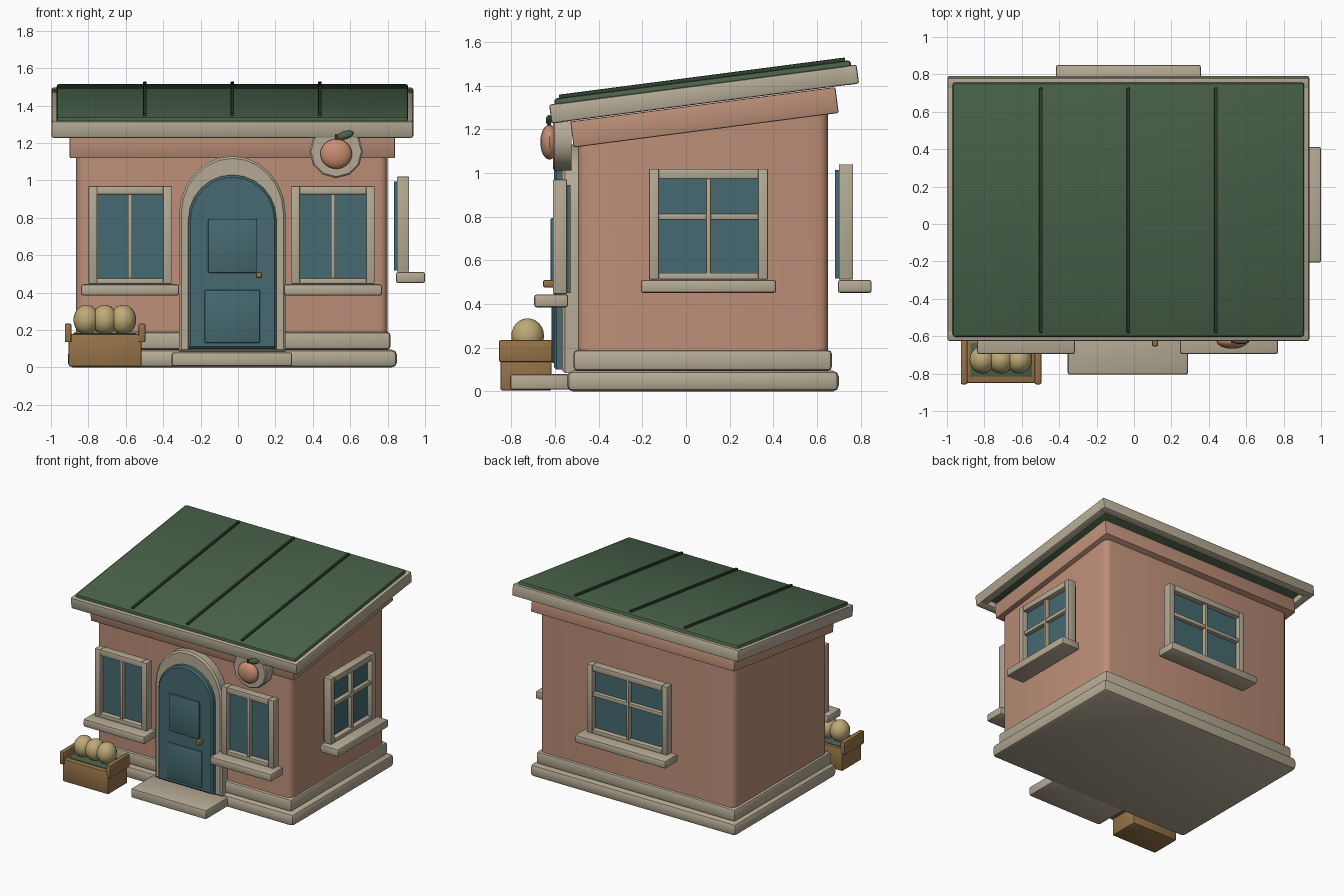
import bpy, bmesh, math
from mathutils import Matrix, Vector

cube = bpy.data.objects.get("Cube")
if cube:
    bpy.data.objects.remove(cube)


def material(name, code):
    def lin(c):
        return c / 12.92 if c <= 0.04045 else ((c + 0.055) / 1.055) ** 2.4
    rgba = [lin(int(code[i:i + 2], 16) / 255) for i in (0, 2, 4)] + [1]
    m = bpy.data.materials.new(name)
    m.use_nodes = True
    m.diffuse_color = rgba
    bsdf = m.node_tree.nodes["Principled BSDF"]
    bsdf.inputs["Base Color"].default_value = rgba
    bsdf.inputs["Roughness"].default_value = 0.8
    return m


STONE = material("warm_stone", "b5aa95")
WALL = material("terracotta_plaster", "bd8f78")
GREEN = material("roof_green", "4a634a")
SEAM = material("dark_green", "2f3d2f")
TEAL = material("teal", "456a70")
WOOD = material("wood", "967348")
MELON = material("melon_yellow", "bfaa76")
PEACH = material("peach", "c98f72")
made = []
SHIFT = Matrix.Translation


def finish(name, bm, mat, M=Matrix()):
    bmesh.ops.recalc_face_normals(bm, faces=bm.faces)
    bm.transform(M)
    mesh = bpy.data.meshes.new(name)
    bm.to_mesh(mesh)
    bm.free()
    mesh.materials.append(mat)
    ob = bpy.data.objects.new(name, mesh)
    bpy.context.collection.objects.link(ob)
    made.append(ob)
    return ob


def box(name, mat, x, y, z, bevel=0.008, M=Matrix(), segments=2, upright=False):
    bm = bmesh.new()
    bmesh.ops.create_cube(bm, size=1)
    for v in bm.verts:
        v.co = [r[0] if c < 0 else r[1] for c, r in zip(v.co, (x, y, z))]
    edges = [e for e in bm.edges if not upright
             or abs(e.verts[0].co.z - e.verts[1].co.z) > 0.01]
    if bevel:
        bmesh.ops.bevel(bm, geom=edges, offset=bevel, segments=segments,
                        profile=0.5, affect='EDGES')
    return finish(name, bm, mat, M)


def prism(name, mat, outline, y0, y1, bevel=0.01):
    """Extrude an x-z outline from front y0 to back y1, softening the front rim."""
    bm = bmesh.new()
    face = bm.faces.new([bm.verts.new((x, y0, z)) for x, z in outline])
    rim = list(face.edges)
    ext = bmesh.ops.extrude_face_region(bm, geom=[face], use_keep_orig=True)
    for v in ext["geom"]:
        if isinstance(v, bmesh.types.BMVert):
            v.co.y = y1
    bmesh.ops.bevel(bm, geom=rim, offset=bevel, segments=1, affect='EDGES')
    return finish(name, bm, mat)


def ball(name, mat, centre, radii, tilt=0):
    bm = bmesh.new()
    bmesh.ops.create_uvsphere(bm, u_segments=16, v_segments=12, radius=1)
    return finish(name, bm, mat, SHIFT(centre) @ Matrix.Rotation(tilt, 4, 'Y')
                  @ Matrix.Diagonal((*radii, 1)))


def arch(cx, hw, bottom, spring, rise, n=12):
    pts = [(cx + hw * math.cos(math.pi * i / n), spring + rise * math.sin(math.pi * i / n))
           for i in range(n + 1)]
    return [(cx + hw, bottom)] + pts + [(cx - hw, bottom)]


def window(name, spot, angle, half, z0, z1, sill_half, split=None):
    """Framed window; local -y points out of the wall."""
    M = SHIFT(spot) @ Matrix.Rotation(angle, 4, 'Z')
    out, t = (-0.115, -0.05), 0.045
    for s, side in ((-1, "left"), (1, "right")):
        box(f"{name}_{side}_jamb", STONE, sorted((s * half, s * (half - t))), out, (z0, z1), 0.004, M)
    box(name + "_head", STONE, (-half + t, half - t), out, (z1 - t, z1), 0.004, M)
    box(name + "_bottom_rail", STONE, (-half + t, half - t), out, (z0, z0 + 0.03), 0.004, M)
    box(name + "_mullion", STONE, (-0.011, 0.011), (-0.108, -0.05), (z0, z1 - t), 0.003, M)
    if split:
        box(name + "_crossbar", STONE, (-half + t, half - t), (-0.106, -0.05),
            (split - 0.014, split + 0.014), 0.003, M)
    box(name + "_glass", TEAL, (-half + 0.02, half - 0.02), (-0.075, -0.033),
        (z0 + 0.005, z1 - 0.025), 0, M)
    box(name + "_sill", STONE, (-sill_half, sill_half), (-0.2, -0.045),
        (z0 - 0.062, z0 - 0.002), 0.012, M)


# Stone base courses and entrance step
box("plinth", STONE, (-0.91, 0.85), (-0.545, 0.70), (0, 0.095), 0.028)
box("base_course", STONE, (-0.885, 0.815), (-0.515, 0.668), (0.095, 0.19), 0.018)
box("front_step", STONE, (-0.355, 0.29), (-0.805, -0.5), (0.008, 0.08), 0.012)

# Walls with rounded corners, tops following the roof pitch
PITCH = math.atan(0.13)
walls = box("walls", WALL, (-0.865, 0.80), (-0.495, 0.65), (0.1, 1.2), 0.045,
            segments=3, upright=True)
for v in walls.data.vertices:
    if v.co.z > 1:
        v.co.z = 1.2 + 0.13 * (v.co.y + 0.5)

# Sloped cornice, fascia frame, roof sheet and seams
tilt = Matrix.Rotation(PITCH, 4, 'X')
box("cornice", WALL, (-0.87, 0.87), (-0.612, 0.612), (-0.058, 0.062), 0.008,
    SHIFT((-0.03, 0.085, 1.254)) @ tilt)
R = SHIFT((-0.03, 0.083, 1.362)) @ tilt
for s, end, side in ((-1, "front", "right"), (1, "back", "left")):
    box(end + "_fascia", STONE, (-0.967, 0.967), sorted((s * 0.71, s * 0.65)),
        (-0.044, 0.044), 0.01, R)
    box(side + "_fascia", STONE, sorted((s * 0.967, s * 0.907)), (-0.70, 0.70),
        (-0.043, 0.043), 0.01, R)
box("roof_sheet", GREEN, (-0.94, 0.94), (-0.685, 0.685), (0, 0.068), 0.015, R)
for i in (-1, 0, 1):
    box("roof_seam", SEAM, (i * 0.468 - 0.009, i * 0.468 + 0.009), (-0.66, 0.66),
        (0.05, 0.083), 0.004, R)

# Arched doorway, door, raised panels and knob
DX = -0.03
prism("door_surround", STONE, arch(DX, 0.285, 0.085, 0.82, 0.31), -0.567, -0.48, 0.012)
prism("door", TEAL, arch(DX, 0.236, 0.1, 0.79, 0.24), -0.605, -0.55, 0.012)
box("upper_door_panel", TEAL, (DX - 0.13, DX + 0.13), (-0.621, -0.6), (0.505, 0.795), 0.008)
box("lower_door_panel", TEAL, (DX - 0.148, DX + 0.148), (-0.616, -0.6), (0.13, 0.415), 0.008)
box("door_knob", WOOD, (0.095, 0.128), (-0.655, -0.6), (0.477, 0.511), 0.009)

# Windows on the front, left side and back
window("front_right_window", (-0.577, -0.495, 0), 0, 0.222, 0.447, 0.97, 0.262)
window("front_left_window", (0.508, -0.495, 0), 0, 0.222, 0.447, 0.97, 0.262)
window("side_window", (0.80, 0.103, 0), math.pi / 2, 0.272, 0.513, 1.02, 0.31, 0.8)
window("back_window", (-0.03, 0.65, 0), math.pi, 0.342, 0.513, 1.04, 0.388, 0.81)

# Round fruit sign
SX, SZ = 0.525, 1.155
disc = [(SX + 0.143 * math.cos(math.tau * i / 12), SZ + 0.143 * math.sin(math.tau * i / 12))
        for i in range(12)]
prism("sign_disc", STONE, disc, -0.61, -0.525, 0.008)
ball("sign_fruit", PEACH, (SX, -0.625, 1.142), (0.085, 0.042, 0.08))
box("sign_stem", SEAM, (SX - 0.007, SX + 0.007), (-0.635, -0.62), (1.2, 1.245), 0.003)
ball("sign_leaf", GREEN, (0.573, -0.628, 1.242), (0.046, 0.014, 0.021), -0.3)

# Wooden crate of melons
box("crate", WOOD, (-0.905, -0.515), (-0.85, -0.615), (0.005, 0.178), 0.008)
for x in (-0.908, -0.513):
    box("crate_end_board", WOOD, (x - 0.018, x + 0.018), (-0.857, -0.612), (0.135, 0.235), 0.008)
box("crate_lining", GREEN, (-0.875, -0.545), (-0.815, -0.635), (0.15, 0.184), 0.003)
for x in (-0.81, -0.712, -0.614):
    ball("melon", MELON, (x, -0.725, 0.255), (0.07, 0.075, 0.08))

# Smooth curves while keeping crisp edges
bpy.ops.object.select_all(action='DESELECT')
for ob in made:
    ob.select_set(True)
bpy.context.view_layer.objects.active = made[0]
bpy.ops.object.shade_smooth_by_angle(angle=math.radians(35))
